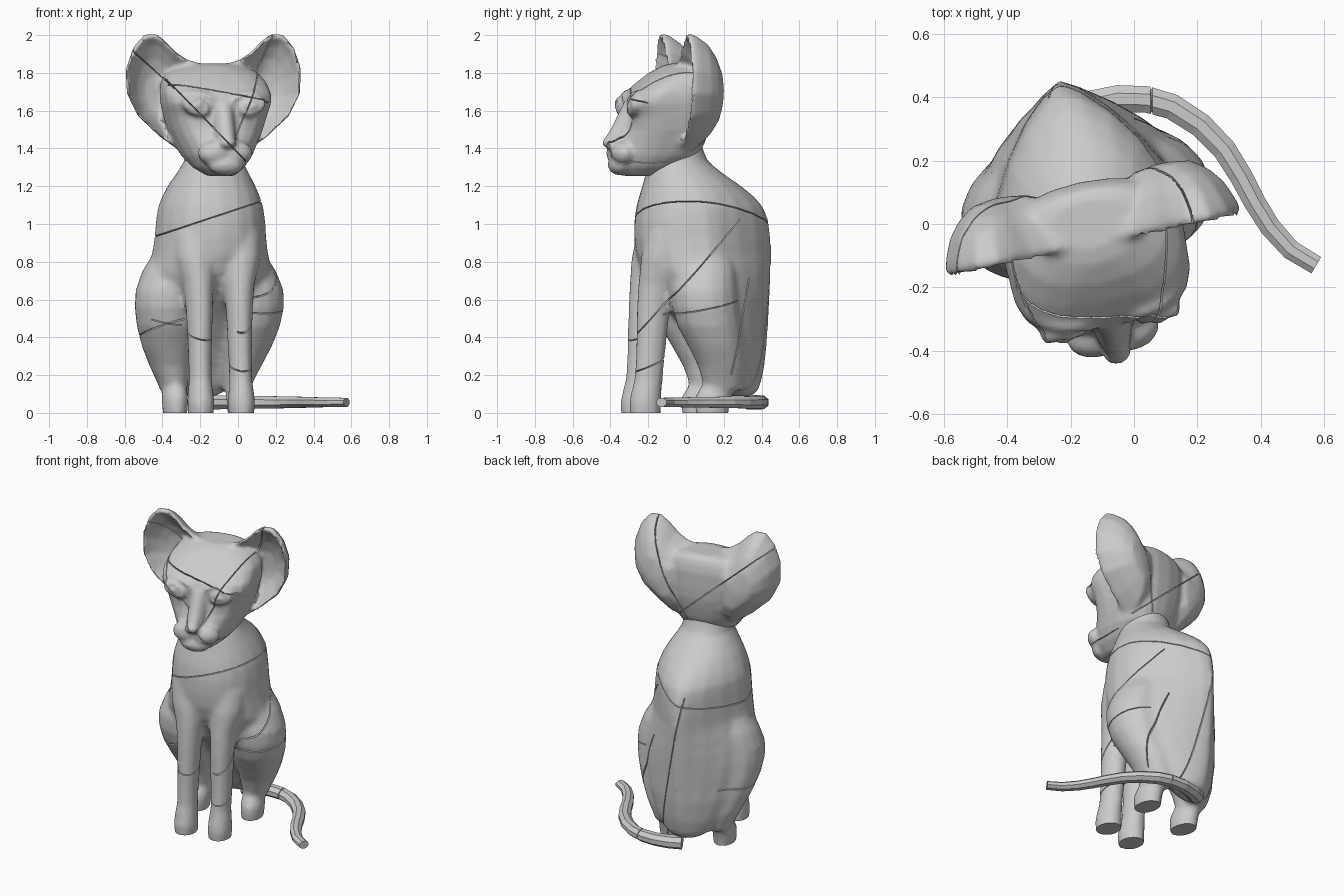
import bpy, bmesh
from math import sin, cos, pi, radians
from mathutils import Vector, Matrix

if "Cube" in bpy.data.objects:
    bpy.data.objects.remove(bpy.data.objects["Cube"])

# The cat is modelled symmetrically, then turned about z to its final pose
POSE = Matrix.Translation((-0.14, 0, 0)) @ Matrix.Rotation(radians(12), 4, 'Z')


def finish(name, bm, pose=POSE):
    bm.transform(pose)
    bmesh.ops.recalc_face_normals(bm, faces=bm.faces)
    me = bpy.data.meshes.new(name)
    bm.to_mesh(me)
    bm.free()
    ob = bpy.data.objects.new(name, me)
    bpy.context.collection.objects.link(ob)
    return ob


def loft(name, rings, pose=POSE):
    bm = bmesh.new()
    vs = [[bm.verts.new(p) for p in r] for r in rings]
    n = len(vs[0])
    for a, b in zip(vs, vs[1:]):
        for i in range(n):
            j = (i + 1) % n
            bm.faces.new((a[i], a[j], b[j], b[i]))
    bm.faces.new(vs[0])
    bm.faces.new(vs[-1])
    return finish(name, bm, pose)


def section(z, cx, hw, yf, yb, nf=2, nb=2, mid=0.5, n=20):
    """Superelliptic slice with different roundness at front and back."""
    ym = yf + mid * (yb - yf)
    ring = []
    for i in range(n):
        t = 2 * pi * i / n
        c, s = cos(t), sin(t)
        e = 2 / (nb if s > 0 else nf)
        x = abs(c) ** e * (1 if c > 0 else -1)
        y = abs(s) ** e
        ring.append((cx + hw * x, ym + y * (yb - ym) if s > 0 else ym - y * (ym - yf), z))
    return ring


def limb(name, side, rows, n=12):
    return loft(name, [section(z, side * cx, rx, cy - ry, cy + ry, n=n)
                       for z, cx, cy, rx, ry in rows])


def dish(name, side, outline, centre, profile):
    """Concentric copies of an x-z outline, each scaled and set at its own depth."""
    c = Vector(centre)
    rings = []
    for s, y in profile:
        pts = [c + (Vector(p) - c) * s for p in outline]
        rings.append([(side * p.x, y, p.y) for p in pts])
    return loft(name, rings)


def ball(name, loc, size):
    bm = bmesh.new()
    bmesh.ops.create_uvsphere(bm, u_segments=12, v_segments=8, radius=1)
    bm.transform(Matrix.Translation(loc) @ Matrix.Diagonal((*size, 1)))
    return finish(name, bm)


def fuse(name, parts, voxel, rounds):
    """Melt overlapping parts into one skin and cut it flat at the ground."""
    bm = bmesh.new()
    for ob in parts:
        bm.from_mesh(ob.data)
        bpy.data.objects.remove(ob)
    ob = finish(name, bm, Matrix())
    rem = ob.modifiers.new('skin', 'REMESH')
    rem.mode, rem.voxel_size = 'VOXEL', voxel
    smo = ob.modifiers.new('relax', 'SMOOTH')
    smo.factor, smo.iterations = 0.5, rounds
    graph = bpy.context.evaluated_depsgraph_get()
    me = bpy.data.meshes.new_from_object(ob.evaluated_get(graph))
    bm = bmesh.new()
    bm.from_mesh(me)
    bmesh.ops.bisect_plane(bm, geom=bm.verts[:] + bm.edges[:] + bm.faces[:], dist=1e-5,
                           plane_co=(0, 0, 0), plane_no=(0, 0, 1), clear_inner=True)
    bmesh.ops.holes_fill(bm, edges=[e for e in bm.edges if e.is_boundary], sides=0)
    bm.to_mesh(me)
    bm.free()
    ob.modifiers.clear()
    ob.data = me
    return ob


def crack(ob, point, normal, where=lambda c: True, width=0.003, depth=0.012):
    """Fine V-shaped groove where a plane meets the chosen part of the surface."""
    nor = Vector(normal).normalized()
    bm = bmesh.new()
    bm.from_mesh(ob.data)
    for off in (-width, width, 0):
        faces = [f for f in bm.faces if where(f.calc_center_median())]
        geom = faces + list({e for f in faces for e in f.edges}) + \
            list({v for f in faces for v in f.verts})
        res = bmesh.ops.bisect_plane(bm, geom=geom, dist=1e-5, plane_no=nor,
                                     plane_co=Vector(point) + nor * off)
    bm.normal_update()
    mids = [g for g in res['geom_cut'] if isinstance(g, bmesh.types.BMVert)]
    for v, d in [(v, v.normal.copy()) for v in mids]:
        v.co -= d * depth
    bm.to_mesh(ob.data)
    bm.free()


# Torso: z, half width, front, back, back roundness
body = [loft('torso', [section(z, 0, hw, yf, yb, 2.2, nb, 0.45) for z, hw, yf, yb, nb in (
    (0.09, .09, .22, .36, 2), (0.13, .15, .19, .395, 1.6), (0.22, .21, .14, .42, 1.4),
    (0.35, .27, .06, .437, 1.35), (0.50, .32, -.05, .447, 1.3), (0.58, .34, -.12, .452, 1.3),
    (0.66, .345, -.18, .457, 1.3), (0.75, .335, -.235, .46, 1.3), (0.84, .31, -.265, .462, 1.3),
    (0.93, .297, -.274, .46, 1.35), (1.02, .29, -.273, .447, 1.4), (1.09, .28, -.263, .42, 1.5),
    (1.15, .258, -.247, .365, 1.6), (1.21, .228, -.228, .285, 1.8), (1.27, .19, -.213, .195, 2),
    (1.33, .157, -.188, .118, 2), (1.40, .148, -.16, .088, 2), (1.47, .14, -.14, .08, 2))])]

# Skull: z, half width, front, back, front squareness
head = [loft('skull', [section(z, 0, hw, yf, yb, nf, 2.2, 0.6) for z, hw, yf, yb, nf in (
    (1.254, .07, -.34, -.17, 2), (1.30, .135, -.388, -.03, 2), (1.36, .185, -.395, .06, 2),
    (1.43, .22, -.36, .095, 2.3), (1.50, .25, -.325, .115, 2.8), (1.57, .27, -.315, .13, 3.3),
    (1.64, .287, -.328, .135, 4), (1.69, .29, -.31, .135, 4), (1.75, .28, -.25, .135, 3),
    (1.80, .245, -.19, .125, 2.5), (1.836, .18, -.13, .11, 2), (1.85, .11, -.08, .08, 2))])]

# Nose bridge and muzzle
head.append(loft('nose_bridge', [section(z, 0, w, yf, -.2, n=12) for z, w, yf in (
    (1.41, .05, -.43), (1.46, .06, -.437), (1.52, .06, -.40), (1.58, .058, -.37),
    (1.64, .06, -.34), (1.69, .05, -.30))]))
head.append(ball('nose', (0, -.42, 1.43), (.045, .033, .03)))
head.append(ball('chin', (0, -.36, 1.312), (.10, .062, .054)))
for side, tag in ((-1, 'left'), (1, 'right')):
    head.append(ball('muzzle_' + tag, (side * .055, -.35, 1.375), (.095, .07, .068)))

    # Ears: wide cups with a rounded back
    ear = [(.05, 1.845), (.14, 1.872), (.205, 1.915), (.255, 1.968), (.31, 2.01), (.375, 2.008),
           (.435, 1.94), (.477, 1.82), (.47, 1.69), (.41, 1.57), (.29, 1.46), (.17, 1.375),
           (.06, 1.42), (.02, 1.65)]
    head.append(dish('ear_' + tag, side, ear, (.27, 1.66), (
        (.1, .14), (.4, .13), (.65, .092), (.83, .045), (.95, -.015), (1, -.055),
        (.95, -.075), (.83, -.03), (.62, .02), (.4, .05), (.1, .06))))

    # Eyes: lid ridge, socket and eyeball in one
    eye = [(.152 + .05 * cos(a * pi / 6), 1.622 + .034 * sin(a * pi / 6) +
            .012 * cos(a * pi / 6)) for a in range(12)]
    head.append(dish('eye_' + tag, side, eye, (.152, 1.622), (
        (1.6, -.22), (1.5, -.325), (1.2, -.347), (.95, -.335), (.85, -.328),
        (.5, -.347), (.1, -.355))))
    # Brow ridge
    brow = [(.05, -.305, 1.655), (.10, -.30, 1.682), (.17, -.285, 1.69), (.225, -.255, 1.685)]
    head.append(loft('brow_' + tag, [[(side * x, y + .03 * cos(k * pi / 3),
                                       z + .022 * sin(k * pi / 3))
                                      for k in range(6)] for x, y, z in brow]))

    # Front leg with paw
    body.append(limb('front_leg_' + tag, side, (
        (-.06, .11, -.242, .064, .08), (.05, .11, -.245, .073, .087),
        (.11, .11, -.238, .069, .082), (.18, .109, -.226, .061, .077),
        (.30, .109, -.216, .063, .079), (.42, .108, -.208, .067, .084),
        (.55, .108, -.198, .072, .092), (.68, .11, -.18, .083, .102),
        (.82, .12, -.155, .112, .114), (.95, .12, -.12, .122, .12), (1.05, .10, -.08, .09, .09))))

    # Thigh and hind foot
    body.append(limb('thigh_' + tag, side, (
        (.92, .16, .08, .06, .07), (.84, .18, .07, .12, .14), (.75, .205, .06, .155, .17),
        (.65, .224, .05, .174, .18), (.56, .228, .057, .174, .18), (.46, .222, .08, .164, .172),
        (.35, .207, .12, .142, .149), (.25, .19, .155, .112, .13), (.17, .177, .165, .084, .115),
        (.12, .17, .165, .07, .105)), 16))
    body.append(limb('hind_foot_' + tag, side, (
        (.16, .17, .15, .058, .07), (.125, .172, .13, .065, .095), (.08, .175, .11, .07, .10),
        (.03, .175, .105, .068, .095), (-.06, .175, .105, .056, .08))))

body = fuse('body', body, 0.018, 4)
head = fuse('head', head, 0.0125, 6)

# Tail: flat curved sweep lying on the ground
path = [Vector(p) for p in ((-.21, .34), (-.14, .375), (-.05, .395), (.04, .393), (.12, .37),
                            (.21, .312), (.285, .235), (.338, .15), (.38, .07), (.43, -.01),
                            (.495, -.082), (.575, -.13))]
rings = []
for i, p in enumerate(path):
    d = (path[min(i + 1, 11)] - path[max(i - 1, 0)]).normalized()
    w, h = .05 - .0016 * i, .042 - .0015 * i
    rings.append([(p.x - d.y * w * cos(a), p.y + d.x * w * cos(a), .056 + h * sin(a))
                  for a in [pi / 8 + k * pi / 4 for k in range(8)]])
tail = loft('tail', rings, Matrix())

# Fracture lines: collar, flanks, back, thighs and front legs
crack(body, (-.15, 0, 1.03), (-.33, 0, 1), lambda c: c.z > .8)
crack(body, (0, .1, .82), (.1, -1.1, 1), lambda c: c.x > 0 and .4 < c.z < 1.1)
crack(body, (-.2, .4, .7), (1, .25, .2), lambda c: c.y > .2 and c.z < 1.05)
crack(body, (0, .33, .7), (.1, -1, .2), lambda c: c.x > 0 and .2 < c.z < 1.08)
crack(body, (0, 0, .55), (.1, -.2, 1), lambda c: c.x > .02 and -.12 < c.y < .28)
crack(body, (-.4, 0, .45), (-.3, .1, 1), lambda c: c.x < -.28 and c.y < .25)
crack(body, (0, -.2, .25), (.1, -.4, 1), lambda c: c.x > -.07 and c.y < -.1)
crack(body, (-.2, -.2, .42), (.2, -.3, 1), lambda c: c.x < -.1 and c.y < -.12)
# Face and ears
crack(head, (-.14, 0, 1.52), (1.03, 0, 1), lambda c: c.y < -.1 and c.x > -.4)
crack(head, (-.14, -.3, 1.71), (.18, .15, 1), lambda c: c.y < -.2 and c.z > 1.6)
crack(head, (.10, 0, 1.80), (1, .1, -.42), lambda c: c.z > 1.4)
crack(head, (-.45, 0, 1.82), (.9, 0, 1), lambda c: c.x < -.34 or c.y > .02)
crack(tail, (.055, .39, .05), (1, 0, 0))

for ob in (body, head):
    bpy.ops.object.select_all(action='DESELECT')
    ob.select_set(True)
    bpy.context.view_layer.objects.active = ob
    bpy.ops.object.shade_smooth_by_angle(angle=radians(40))
